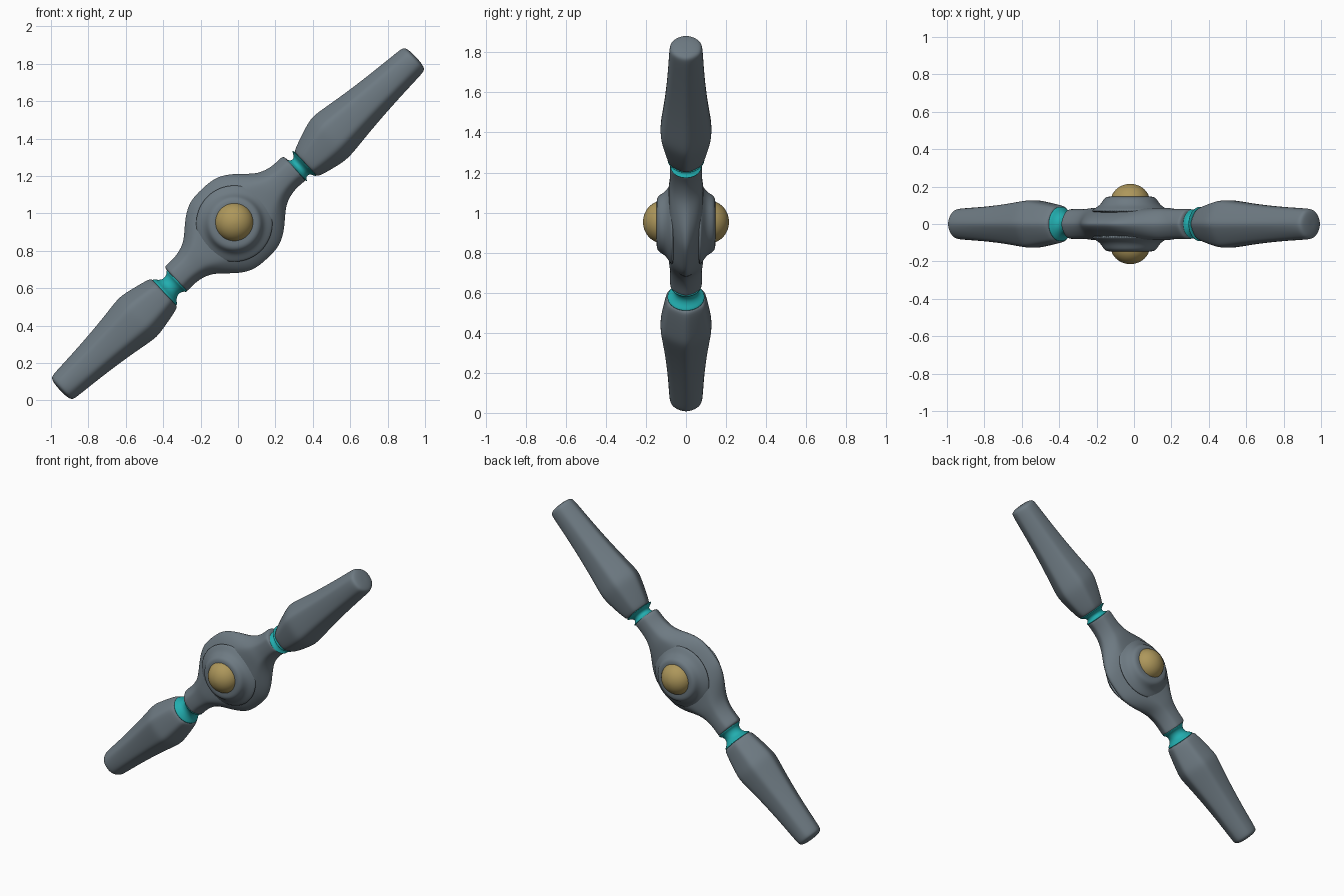
import bpy, bmesh, math
from mathutils import Matrix, Vector

if "Cube" in bpy.data.objects:
    bpy.data.objects.remove(bpy.data.objects["Cube"], do_unlink=True)


def material(name, rgb, rough=0.6):
    m = bpy.data.materials.new(name)
    m.use_nodes = True
    m.diffuse_color = (*rgb, 1)
    bsdf = m.node_tree.nodes["Principled BSDF"]
    bsdf.inputs["Base Color"].default_value = (*rgb, 1)
    bsdf.inputs["Roughness"].default_value = rough
    return m


GREY = material("slate grey", (0.155, 0.195, 0.225))
TEAL = material("teal", (0.016, 0.42, 0.43))
GOLD = material("dull gold", (0.42, 0.31, 0.105))

# Local x runs along the tilted shaft, local z across it
TILT = Matrix.Translation((0, 0, 0.945)) @ Matrix.Rotation(math.radians(-43.1), 4, 'Y')
SIDES = 24


def section(a, k):
    """Radius of a hexagon (corner at a = 0) blended towards a circle by k."""
    hexagon = math.cos(math.pi / 6) / math.cos(a % (math.pi / 3) - math.pi / 6)
    return hexagon * (1 - k) + k


def loft(name, rings, mat, place=TILT, levels=2):
    """Rings of (position, half width, half depth, roundness, offset)."""
    bm = bmesh.new()
    loops = []
    for s, w, d, k, off in rings:
        loop = []
        for i in range(SIDES):
            a = 2 * math.pi * i / SIDES
            r = section(a, k)
            loop.append(bm.verts.new((s, d * r * math.sin(a), w * r * math.cos(a) + off)))
        loops.append(loop)
    for a, b in zip(loops, loops[1:]):
        for i in range(SIDES):
            j = (i + 1) % SIDES
            bm.faces.new((a[i], a[j], b[j], b[i]))
    # Close both ends with a fan
    for loop in (loops[0], loops[-1]):
        centre = bm.verts.new(sum((v.co for v in loop), Vector()) / SIDES)
        for i in range(SIDES):
            bm.faces.new((loop[i], loop[(i + 1) % SIDES], centre))
    bmesh.ops.recalc_face_normals(bm, faces=bm.faces)
    for f in bm.faces:
        f.smooth = True
    mesh = bpy.data.meshes.new(name)
    bm.to_mesh(mesh)
    bm.free()
    mesh.materials.append(mat)
    ob = bpy.data.objects.new(name, mesh)
    bpy.context.collection.objects.link(ob)
    ob.matrix_world = place
    if levels:
        sub = ob.modifiers.new("smooth", 'SUBSURF')
        sub.levels = sub.render_levels = levels
    return ob


# Hub body: round lens with an arm at each end
half = [(0.05, 0.262), (0.1, 0.246), (0.15, 0.216), (0.2, 0.17),
        (0.25, 0.122), (0.3, 0.098), (0.36, 0.088), (0.41, 0.092)]
hub = []
for s, w in half:
    roundness = 0.55
    depth = 0.093 if s < 0.3 else 0.086
    hub.append((s, w, depth, roundness, 0.012))
hub = [(-s - 0.025, *rest) for s, *rest in reversed(hub)] + hub
hub = [(-0.447, 0.088, 0.084, 0.6, 0.008), (-0.45, 0.06, 0.06, 0.6, 0.008)][::-1] + hub
hub += [(0.424, 0.088, 0.084, 0.6, 0.008), (0.427, 0.06, 0.06, 0.6, 0.008)]
loft("hub_body", hub, GREY)

# Bosses and domes on the front and back
for name, side in (("front", -1), ("back", 1)):
    turn = Matrix.Translation((-0.02, 0, 0.945)) @ Matrix.Rotation(side * math.pi / 2, 4, 'Z')
    boss = [(0.06, 0.225), (0.082, 0.195), (0.098, 0.167), (0.118, 0.152),
            (0.136, 0.142), (0.146, 0.125), (0.147, 0.1)]
    loft(name + "_boss", [(y, r, r, 1, 0) for y, r in boss], GREY, turn)
    dome = []
    for i in range(9):
        a = math.pi / 2 * i / 8.5
        r = 0.107 * math.cos(a)
        dome.append((0.118 + 0.097 * math.sin(a), r, r, 1, 0.008))
    loft(name + "_dome", dome, GOLD, turn, 1)

# Blades and their spool-shaped necks
blade_shape = [(0.66, 0.142, 0.7), (0.69, 0.15, 0.3), (0.74, 0.145, 0.3),
               (0.87, 0.125, 0.35), (1.04, 0.106, 0.45), (1.2, 0.093, 0.65),
               (1.265, 0.088, 0.75), (1.288, 0.083, 0.8), (1.298, 0.066, 0.9),
               (1.303, 0.03, 1)]
for name, side, start, end, drift in (("upper", 1, 0.42, 0.478, -0.015),
                                      ("lower", -1, 0.442, 0.535, 0.0)):
    shoulder = 0.65 if side > 0 else 0.705
    mouth = 0.102 if side > 0 else 0.114
    rings = [(end, 0.07, 0.066, 0.6, drift), (end + 0.004, mouth - 0.012, mouth - 0.015, 0.5, drift),
             (end + 0.02, mouth, mouth * 0.97, 0.4, drift),
             (shoulder - 0.02, 0.144, 0.134, 0.3, drift / 3)]
    for s, r, k in blade_shape[1:]:
        s += (shoulder - 0.66) * max(0, (1 - (s - 0.66) / 0.6))
        rings.append((s, r, r * (0.93 + 0.07 * k), k, 0))
    loft(name + "_blade", [(side * s, *rest) for s, *rest in rings], GREY)

    gap = end - start
    spool = [(-0.01, 0.078), (0.1, 0.08), (0.2, 0.066), (0.4, 0.058), (0.65, 0.06),
             (0.85, 0.076), (0.97, 0.094), (1.1, 0.096)]
    loft(name + "_neck", [(side * (start + gap * t), r, r, 1, drift / 2) for t, r in spool], TEAL)
